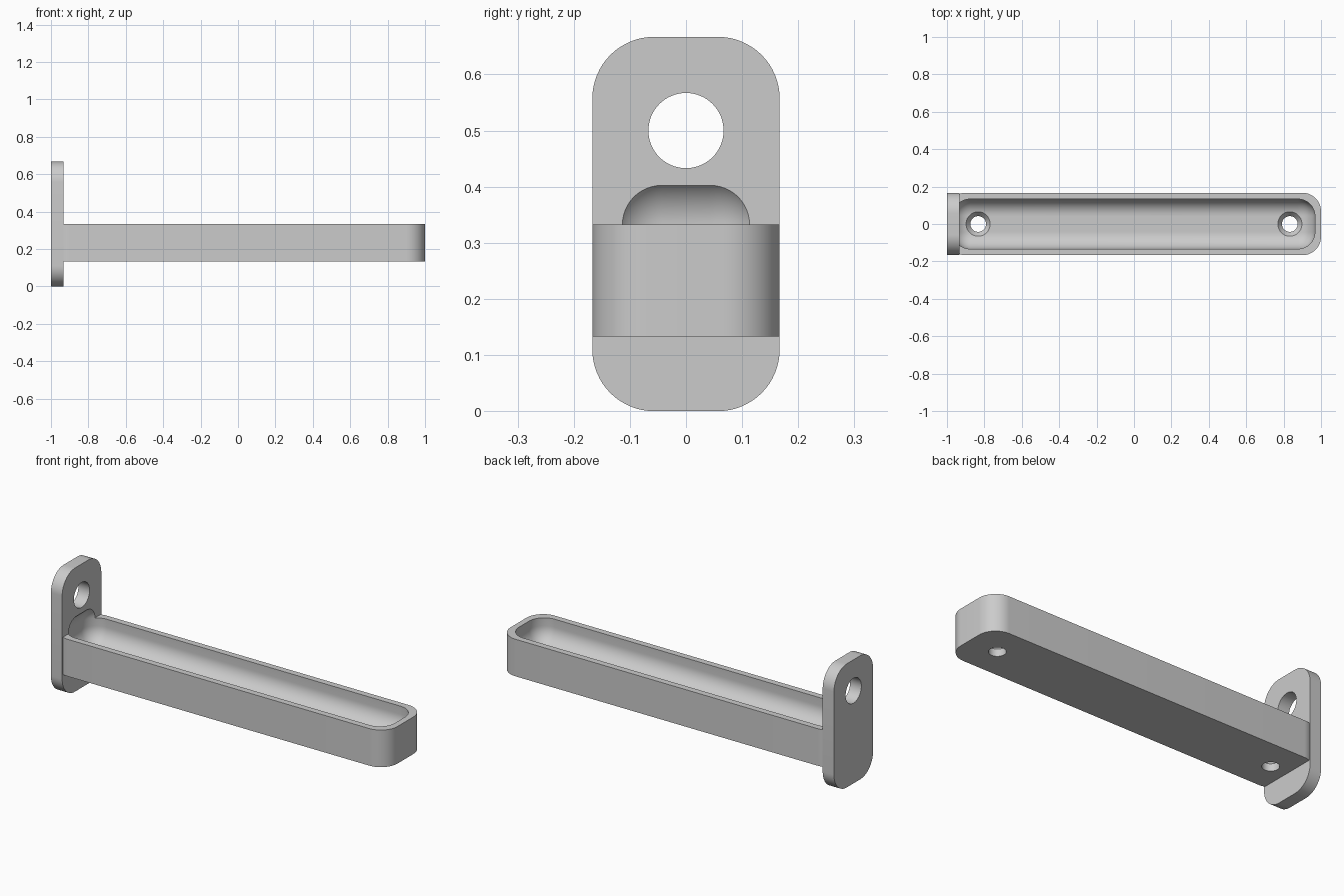
import bpy
import bmesh
from math import cos, sin, pi
from mathutils import Matrix, Vector

if "Cube" in bpy.data.objects:
    bpy.data.objects.remove(bpy.data.objects["Cube"], do_unlink=True)

grey = bpy.data.materials.new("plain_grey")
grey.use_nodes = True
grey.diffuse_color = (0.6, 0.6, 0.6, 1)
grey.node_tree.nodes["Principled BSDF"].inputs["Base Color"].default_value = (0.6, 0.6, 0.6, 1)


def finish(bm, name):
    bmesh.ops.recalc_face_normals(bm, faces=bm.faces)
    mesh = bpy.data.meshes.new(name)
    bm.to_mesh(mesh)
    bm.free()
    mesh.materials.append(grey)
    obj = bpy.data.objects.new(name, mesh)
    bpy.context.collection.objects.link(obj)
    return obj


def rounded_box(name, low, high, radius, axis=None, segments=16):
    """Box with the edges along one axis rounded, or every edge if axis is None."""
    low, high = Vector(low), Vector(high)
    bm = bmesh.new()
    bmesh.ops.create_cube(bm, size=1)
    for v in bm.verts:
        v.co = (low + high) / 2 + v.co * (high - low)
    edges = [e for e in bm.edges if axis is None
             or abs((e.verts[0].co - e.verts[1].co)[axis]) > 0.001]
    bmesh.ops.bevel(bm, geom=edges, offset=radius, segments=segments,
                    profile=0.5, affect='EDGES')
    return finish(bm, name)


def turned(name, profile, matrix, sides=64):
    """Solid of revolution from (radius, height) points, placed by a matrix."""
    bm = bmesh.new()
    rings = [[bm.verts.new((r * cos(2 * pi * i / sides), r * sin(2 * pi * i / sides), h))
              for i in range(sides)] for r, h in profile]
    for a, b in zip(rings, rings[1:]):
        for i in range(sides):
            j = (i + 1) % sides
            bm.faces.new((a[i], a[j], b[j], b[i]))
    bm.faces.new(rings[0])
    bm.faces.new(rings[-1])
    bm.transform(matrix)
    return finish(bm, name)


def combine(target, tool, operation):
    mod = target.modifiers.new(tool.name, 'BOOLEAN')
    mod.operation, mod.solver, mod.object = operation, 'EXACT', tool
    bpy.context.view_layer.objects.active = target
    bpy.ops.object.modifier_apply(modifier=mod.name)
    bpy.data.objects.remove(tool, do_unlink=True)


# Upright mounting plate joined to the long tray
bracket = rounded_box("tray_bracket", (-1, -0.167, 0), (-0.933, 0.167, 0.667), 0.11, axis=0)
tray = rounded_box("tray", (-0.999, -0.167, 0.133), (1, 0.167, 0.333), 0.1, axis=2)
combine(bracket, tray, 'UNION')

# Scooped cavity, which also bites into the plate
cavity = rounded_box("cavity", (-0.967, -0.133, 0.2), (0.967, 0.133, 0.422), 0.09)
combine(bracket, cavity, 'DIFFERENCE')

# Hanging hole through the plate
hole = turned("hanging_hole", [(0.067, -0.1), (0.067, 0.1)],
              Matrix.Translation((-0.967, 0, 0.5)) @ Matrix.Rotation(pi / 2, 4, 'Y'))
combine(bracket, hole, 'DIFFERENCE')

# Countersunk screw holes in the tray floor
for x in (-0.833, 0.833):
    screw = turned("screw_hole", [(0.042, 0.1), (0.042, 0.172), (0.065, 0.201), (0.065, 0.24)],
                   Matrix.Translation((x, 0, 0)))
    combine(bracket, screw, 'DIFFERENCE')

# Smooth fillets, crisp rims
bpy.ops.object.select_all(action='DESELECT')
bracket.select_set(True)
bpy.context.view_layer.objects.active = bracket
bpy.ops.object.shade_smooth_by_angle(angle=pi / 6)
